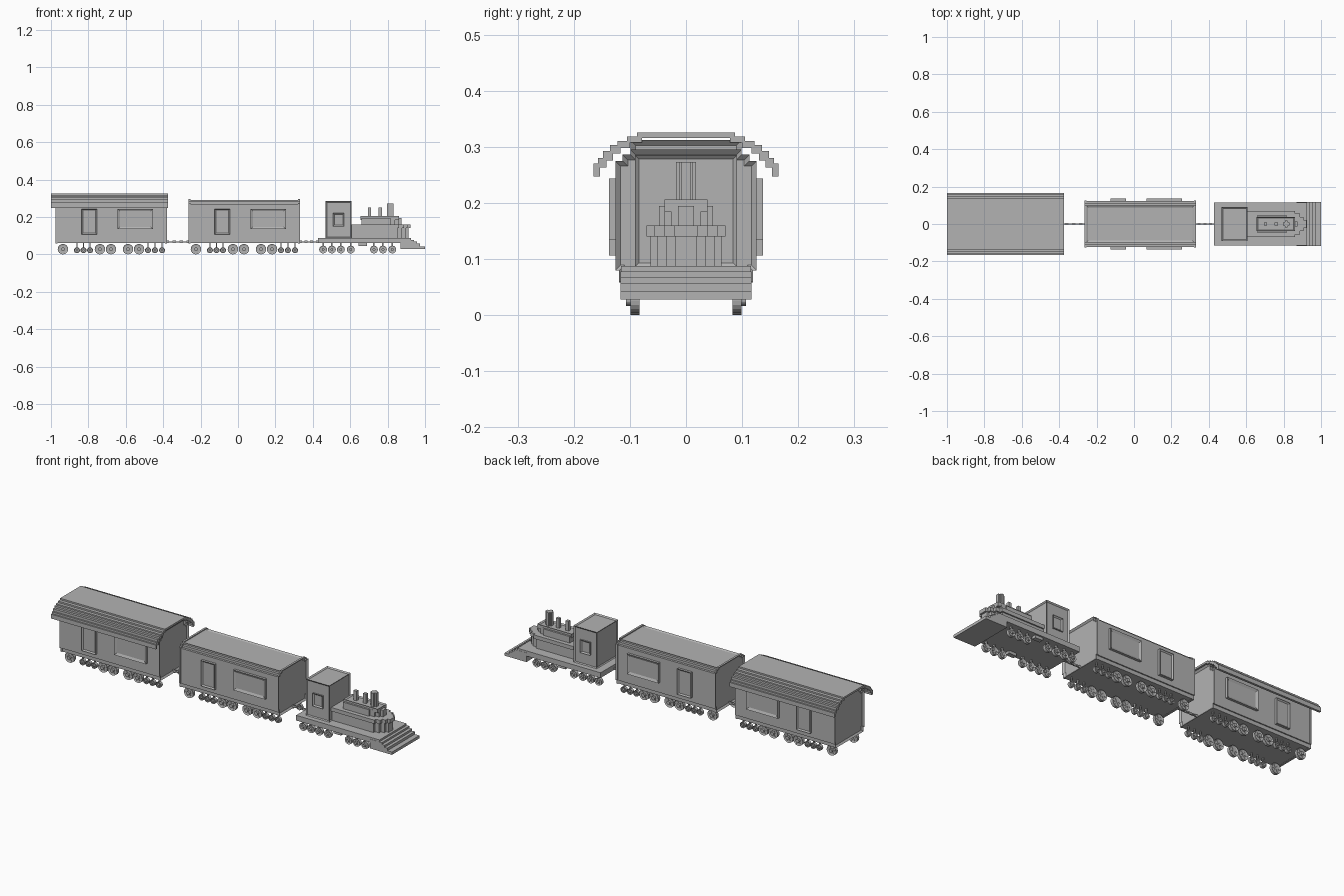
import bpy, bmesh
from math import radians
from mathutils import Matrix

if "Cube" in bpy.data.objects:
    bpy.data.objects.remove(bpy.data.objects["Cube"])

# Dark grey finish used on every part
grey = bpy.data.materials.new("dark_grey")
grey.diffuse_color = (0.45, 0.45, 0.45, 1)
grey.use_nodes = True
grey.node_tree.nodes["Principled BSDF"].inputs["Base Color"].default_value = grey.diffuse_color


def finish(bm, name):
    bmesh.ops.recalc_face_normals(bm, faces=bm.faces)
    me = bpy.data.meshes.new(name)
    bm.to_mesh(me)
    bm.free()
    me.materials.append(grey)
    ob = bpy.data.objects.new(name, me)
    bpy.context.collection.objects.link(ob)
    return ob


def prism(name, pts, lo, hi, axis, panels=(), border=0.015, depth=0.008):
    """Extrude a closed outline along x or z; recess faces looking along the given directions."""
    bm = bmesh.new()
    put = (lambda p: (lo, p[0], p[1])) if axis == 'x' else (lambda p: (p[0], p[1], lo))
    f = bm.faces.new([bm.verts.new(put(p)) for p in pts])
    ext = bmesh.ops.extrude_face_region(bm, geom=[f])
    move = (hi - lo, 0, 0) if axis == 'x' else (0, 0, hi - lo)
    bmesh.ops.translate(bm, vec=move, verts=[v for v in ext['geom'] if isinstance(v, bmesh.types.BMVert)])
    bmesh.ops.recalc_face_normals(bm, faces=bm.faces)
    bm.normal_update()
    for d in panels:
        faces = [g for g in bm.faces if sum(a * b for a, b in zip(g.normal, d)) > 0.99]
        big = max(faces, key=lambda g: g.calc_area())
        bmesh.ops.inset_region(bm, faces=[big], thickness=border)
        bmesh.ops.translate(bm, vec=[-c * depth for c in d], verts=big.verts)
    return finish(bm, name)


def box(name, x0, x1, y0, y1, z0, z1, **kw):
    return prism(name, [(x0, y0), (x1, y0), (x1, y1), (x0, y1)], z0, z1, 'z', **kw)


def mirrored(half):
    return half + [(-y, z) for y, z in reversed(half)]


def wheel(name, x, z, r):
    """Disc with a raised rim and a hub, one on each side of the train."""
    for s in (-1, 1):
        bm = bmesh.new()
        rot = Matrix.Rotation(radians(90), 4, 'X')
        for rad, thick, y in ((r, 0.016, 0.091), (r * 0.35, 0.014, 0.1)):
            bmesh.ops.create_cone(bm, cap_ends=True, segments=16, radius1=rad, radius2=rad,
                                  depth=thick, matrix=Matrix.Translation((x, s * y, z)) @ rot)
            if rad == r:
                bm.normal_update()
                caps = [f for f in bm.faces if abs(f.normal.y) > 0.9 and len(f.verts) > 4]
                bmesh.ops.inset_individual(bm, faces=caps, thickness=r * 0.25, depth=-0.003)
        # Spokes
        for a in (0, 60, 120):
            m = Matrix.Translation((x, s * 0.091, z)) @ Matrix.Rotation(radians(a), 4, 'Y')
            bmesh.ops.create_cube(bm, size=1, matrix=m @ Matrix.Diagonal((r * 1.7, 0.013, r * 0.14, 1)))
        finish(bm, name)


def frame(name, x0, x1, z0, z1, y_in, y_out, border, depth=0.006):
    """Raised panel with a recessed centre on both sides."""
    for s in (-1, 1):
        a, b = sorted((s * y_in, s * y_out))
        box(name, x0, x1, a, b, z0, z1, panels=[(0, s, 0)], border=border, depth=depth)


# Carriages
def carriage(ox, label, top):
    prof = mirrored([(0.118, 0.06), (0.118, 0.08), (0.124, 0.08), (0.124, 0.27),
                     (0.112, 0.27), (0.112, 0.282), (0.098, 0.282), (0.098, top)])
    prism(label + "_body", prof, ox - 0.255, ox + 0.322, 'x', panels=[(0, 0, 1)], border=0.012, depth=0.005)
    end = mirrored([(0.119, 0.058), (0.119, 0.08), (0.126, 0.08), (0.126, 0.275),
                    (0.113, 0.275), (0.113, 0.286), (0.099, 0.286), (0.099, top + 0.004)])
    prism(label + "_rear_frame", end, ox - 0.265, ox - 0.254, 'x', panels=[(-1, 0, 0)], border=0.013)
    prism(label + "_front_frame", end, ox + 0.32, ox + 0.331, 'x', panels=[(1, 0, 0)], border=0.013)
    frame(label + "_door", ox - 0.125, ox - 0.043, 0.106, 0.244, 0.12, 0.137, 0.01)
    frame(label + "_window", ox + 0.068, ox + 0.257, 0.135, 0.244, 0.12, 0.137, 0.018)
    for x in (-0.225, -0.027, 0.032, 0.123, 0.182):
        wheel(label + "_large_wheel", ox + x, 0.028, 0.028)
    for x in (-0.15, -0.115, -0.08, 0.23, 0.267, 0.305):
        wheel(label + "_small_wheel", ox + x, 0.022, 0.016)
        for s in (-1, 1):
            y = s * 0.09
            box(label + "_wheel_post", ox + x - 0.003, ox + x + 0.003, y - 0.004, y + 0.004, 0.03, 0.065)


carriage(0, "middle_carriage", 0.291)
carriage(-0.711, "rear_carriage", 0.308)

# Stepped overhanging roof of the rear carriage
upper = [(0.165, 0.27), (0.157, 0.27), (0.157, 0.28), (0.148, 0.28), (0.148, 0.293), (0.135, 0.293),
         (0.135, 0.303), (0.122, 0.303), (0.122, 0.310), (0.105, 0.310), (0.105, 0.318),
         (0.087, 0.318), (0.087, 0.326)]
lower = [(0.078, 0.316), (0.078, 0.308), (0.1, 0.308), (0.1, 0.298), (0.117, 0.298), (0.117, 0.288),
         (0.13, 0.288), (0.13, 0.276), (0.142, 0.276), (0.142, 0.263), (0.153, 0.263),
         (0.153, 0.247), (0.165, 0.247)]
neg = lambda pts: [(-y, z) for y, z in reversed(pts)]
prism("rear_carriage_roof", upper + neg(upper) + neg(lower) + lower, -1.0, -0.375, 'x')

# Couplings made of small chain links
for a, b in ((-0.388, -0.258), (0.325, 0.432)):
    n = 7
    step = (b - a) / n
    for i in range(n):
        x = a + i * step
        hy, hz = (0.006, 0.003) if i % 2 else (0.003, 0.006)
        box("coupling_link", x, x + step * 1.05, -hy, hy, 0.067 - hz, 0.067 + hz)

# Engine platform and stepped front guard
box("engine_platform", 0.428, 0.925, -0.116, 0.116, 0.06, 0.088)
for x, z0, z1 in ((0.94, 0.058, 0.078), (0.957, 0.05, 0.068), (0.973, 0.041, 0.057), (1.0, 0.028, 0.043)):
    box("front_guard_step", 0.87, x, -0.117, 0.117, z0, z1)

# Cab with recessed walls and side windows
box("cab", 0.468, 0.608, -0.091, 0.091, 0.086, 0.285, border=0.01, depth=0.006,
    panels=[(1, 0, 0), (-1, 0, 0), (0, 1, 0), (0, -1, 0), (0, 0, 1)])
frame("cab_window", 0.508, 0.568, 0.15, 0.22, 0.083, 0.091, 0.01)


# Boiler hull with a stepped bow
def hull(name, w, tip, x0, z0, z1, **kw):
    half = [(x0, w), (tip - 0.06, w), (tip - 0.06, w * 0.8), (tip - 0.035, w * 0.8), (tip - 0.035, w * 0.55),
            (tip - 0.015, w * 0.55), (tip - 0.015, w * 0.3), (tip, w * 0.3)]
    prism(name, half + [(x, -y) for x, y in reversed(half)], z0, z1, 'z', **kw)


hull("boiler_hull", 0.063, 0.912, 0.605, 0.086, 0.142)
hull("boiler_rim", 0.07, 0.922, 0.605, 0.14, 0.16)
hull("upper_boiler", 0.048, 0.875, 0.66, 0.158, 0.195)
box("upper_boiler_cap", 0.655, 0.86, -0.038, 0.038, 0.185, 0.206, panels=[(0, 0, 1)], border=0.01, depth=0.006)

# Chimney and steam pipes
box("chimney", 0.802, 0.824, -0.012, 0.012, 0.2, 0.273)
for x0, x1, h in ((0.796, 0.832, 0.008), (0.806, 0.82, 0.018)):
    box("chimney_side", x0, x1, -h, h, 0.2, 0.273)
for x in (0.703, 0.76):
    box("steam_pipe", x - 0.009, x + 0.009, -0.008, 0.008, 0.2, 0.252)

# Engine wheels and under-frame block
for x in (0.455, 0.502, 0.55, 0.603, 0.727, 0.775, 0.825):
    wheel("engine_wheel", x, 0.026, 0.021)
    for s in (-1, 1):
        box("engine_wheel_post", x - 0.004, x + 0.004, s * 0.09 - 0.005, s * 0.09 + 0.005, 0.03, 0.065)
for s in (-1, 1):
    box("under_frame_block", 0.645, 0.69, s * 0.095 - 0.012, s * 0.095 + 0.012, 0.045, 0.062)
